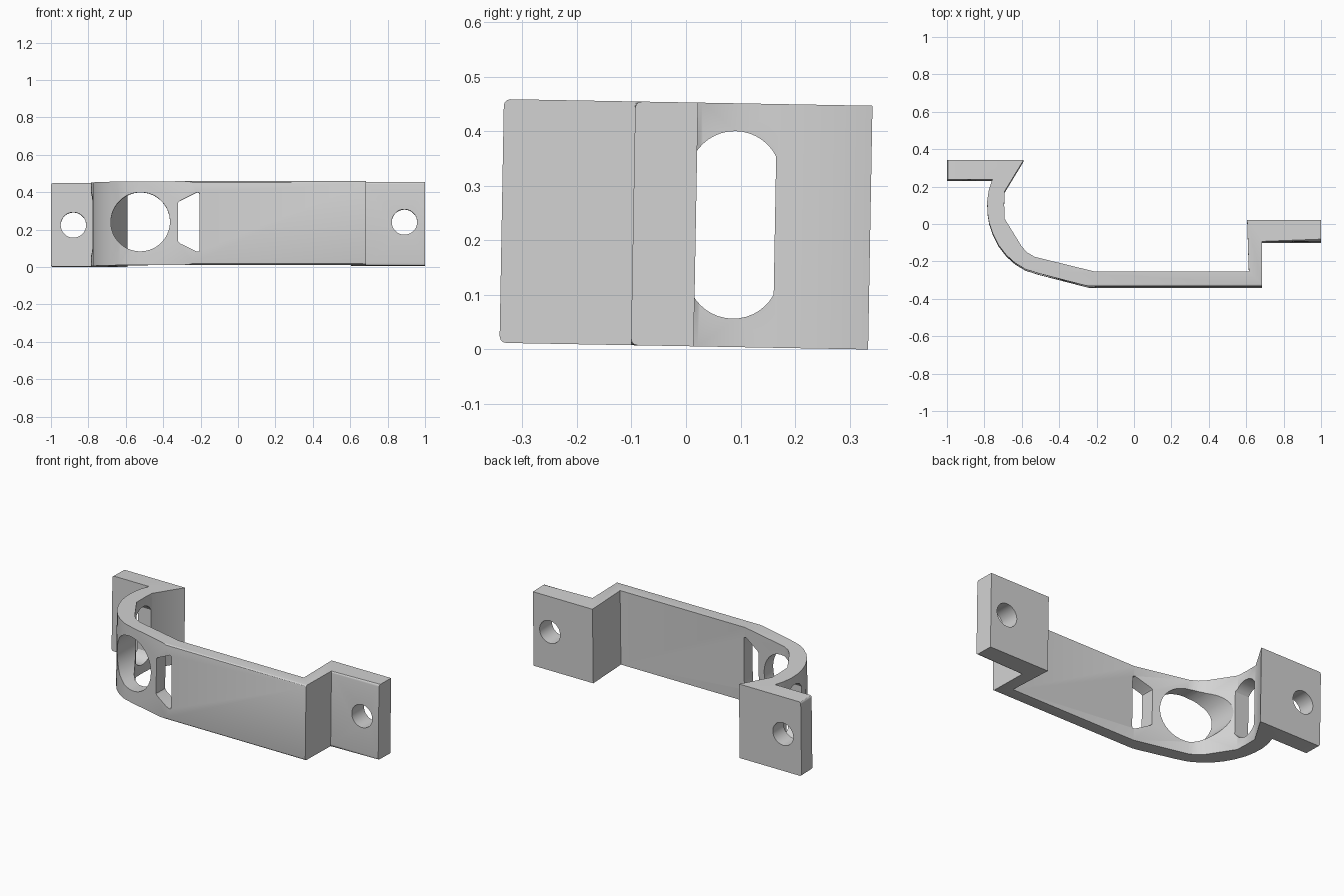
import bpy, bmesh, math
from mathutils import Matrix

cube = bpy.data.objects.get("Cube")
if cube:
    bpy.data.objects.remove(cube, do_unlink=True)

HEIGHT = 0.447
grey = bpy.data.materials.new("plain grey")
grey.use_nodes = True
grey.diffuse_color = (0.65, 0.65, 0.65, 1)
grey.node_tree.nodes["Principled BSDF"].inputs["Base Color"].default_value = (0.65, 0.65, 0.65, 1)


def prism(name, points, axis, low, high, rounded=None):
    """Extrude a 2D outline along an axis; optionally round chosen edges."""
    def place(p, t):
        return {"x": (t, p[0], p[1]), "y": (p[0], t, p[1]), "z": (p[0], p[1], t)}[axis]
    bm = bmesh.new()
    face = bm.faces.new([bm.verts.new(place(p, low)) for p in points])
    top = bmesh.ops.extrude_face_region(bm, geom=[face])["geom"]
    offset = [b - a for a, b in zip(place((0, 0), low), place((0, 0), high))]
    bmesh.ops.translate(bm, vec=offset, verts=[g for g in top if isinstance(g, bmesh.types.BMVert)])
    bmesh.ops.recalc_face_normals(bm, faces=bm.faces)
    if rounded:
        edges = [e for e in bm.edges if rounded(e)]
        bmesh.ops.bevel(bm, geom=edges, offset=0.012, segments=3, profile=0.5, affect="EDGES")
    mesh = bpy.data.meshes.new(name)
    bm.to_mesh(mesh)
    bm.free()
    mesh.materials.append(grey)
    obj = bpy.data.objects.new(name, mesh)
    bpy.context.collection.objects.link(obj)
    return obj


def arc(cx, cy, r, start, end, count):
    return [(cx + r * math.cos(math.radians(start + (end - start) * i / count)),
             cy + r * math.sin(math.radians(start + (end - start) * i / count)))
            for i in range(count + 1)]


# Bracket outline: outer side, then inner side
outer = [(-1, 0.235), (-0.757, 0.235), (-0.776, 0.18), (-0.785, 0.12), (-0.784, 0.06),
         (-0.774, 0), (-0.753, -0.06), (-0.723, -0.118), (-0.683, -0.17), (-0.635, -0.213),
         (-0.58, -0.246), (-0.51, -0.268), (-0.24, -0.338), (0.685, -0.338),
         (0.685, -0.097), (1, -0.097)]
inner = [(1, 0.018), (0.605, 0.018), (0.614, -0.257), (-0.215, -0.257), (-0.53, -0.18),
         (-0.57, -0.157), (-0.6, -0.125), (-0.692, 0.025), (-0.694, 0.1), (-0.692, 0.17),
         (-0.59, 0.338), (-1, 0.338)]


def soft_edge(e):
    """Front rims on the straight runs and the corners of the left tab."""
    a, b = (v.co for v in e.verts)
    level = abs(a.z - b.z) < 1e-4
    tab_corner = level and max(a.x, b.x) < -0.99
    front_rim = level and max(a.y, b.y) < -0.33
    tab_front = level and min(a.x, b.x) > 0.68 and abs(a.y - b.y) < 1e-4 and a.y < 0
    return tab_corner or front_rim or tab_front


bracket = prism("bracket", outer + inner, "z", 0, HEIGHT, soft_edge)

# Openings
side_slot = arc(0.088, 0.311, 0.085, 28, 152, 14) + arc(0.088, 0.137, 0.085, 208, 332, 14)
trapezoid = [(-0.32, 0.125), (-0.311, 0.115), (-0.22, 0.07), (-0.209, 0.071), (-0.205, 0.081),
             (-0.205, 0.375), (-0.209, 0.386), (-0.22, 0.388), (-0.311, 0.342), (-0.32, 0.333)]
cutters = [
    prism("left_tab_hole", arc(-0.88, 0.223, 0.068, 0, 350, 35), "y", 0.1, 0.5),
    prism("right_tab_hole", arc(0.89, 0.233, 0.068, 0, 350, 35), "y", -0.2, 0.2),
    prism("round_window", arc(-0.522, 0.231, 0.158, 0, 354, 59), "y", -0.5, 0.1),
    prism("slot_window", trapezoid, "y", -0.5, -0.1),
    prism("side_window", side_slot, "x", -0.9, -0.65),
]
bpy.context.view_layer.objects.active = bracket
for cutter in cutters:
    cutter.hide_render = True
    cut = bracket.modifiers.new(cutter.name, "BOOLEAN")
    cut.operation = "DIFFERENCE"
    cut.solver = "EXACT"
    cut.object = cutter
    bpy.ops.object.modifier_apply(modifier=cut.name)
for cutter in cutters:
    bpy.data.objects.remove(cutter, do_unlink=True)

# Slight backward lean, standing on the ground
bracket.data.transform(Matrix.Translation((0, -0.004, 0.006)) @ Matrix.Rotation(-0.018, 4, "X"))
bpy.ops.object.select_all(action="DESELECT")
bracket.select_set(True)
bpy.ops.object.shade_smooth_by_angle(angle=math.radians(30))
